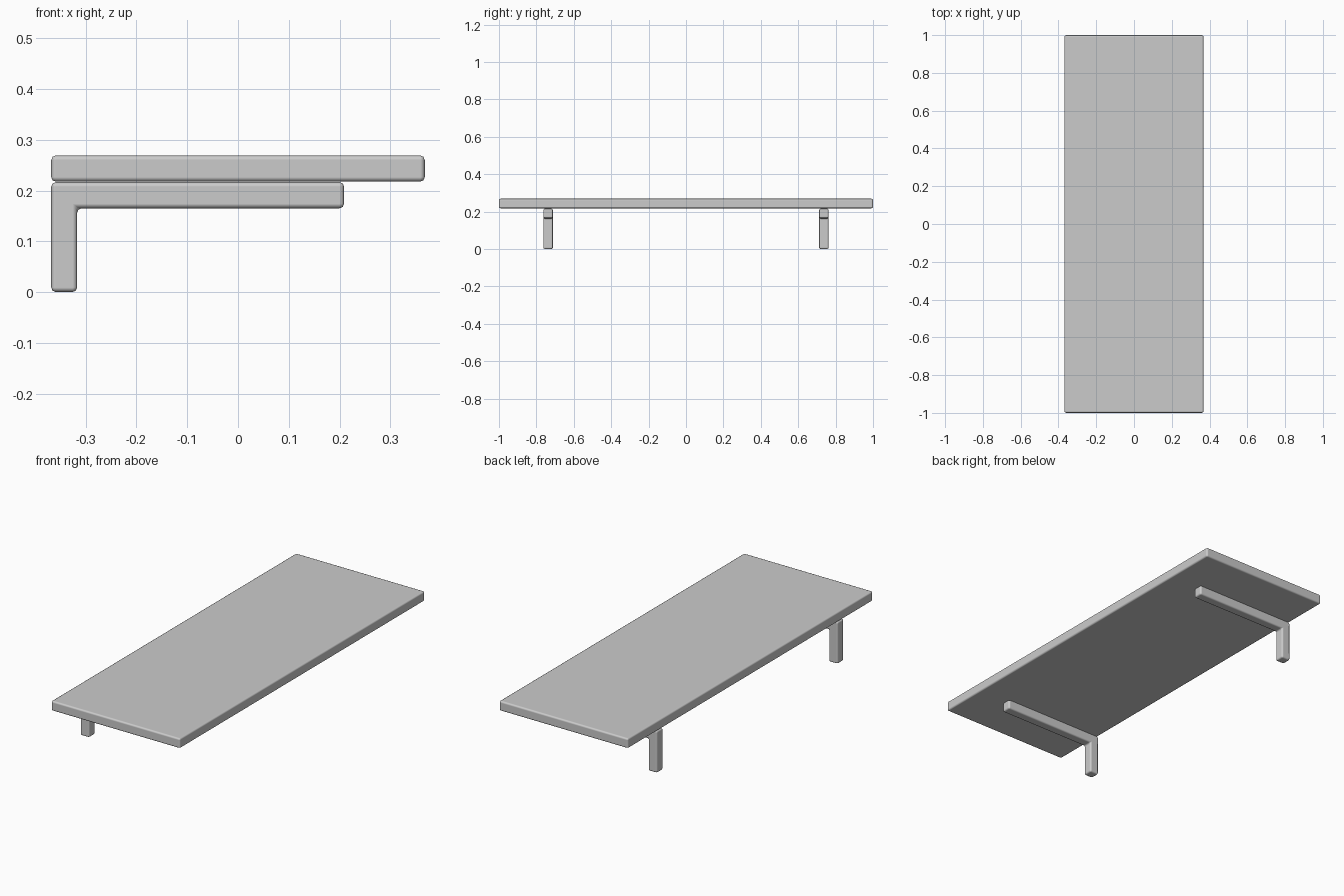
import bpy, bmesh

if "Cube" in bpy.data.objects:
    bpy.data.objects.remove(bpy.data.objects["Cube"])

BEVEL = 0.009


def extruded(name, profile, y0, y1):
    """Extrude an x-z outline along y and soften its edges."""
    bm = bmesh.new()
    face = bm.faces.new([bm.verts.new((x, y0, z)) for x, z in profile])
    ext = bmesh.ops.extrude_face_region(bm, geom=[face])
    verts = [v for v in ext["geom"] if isinstance(v, bmesh.types.BMVert)]
    bmesh.ops.translate(bm, verts=verts, vec=(0, y1 - y0, 0))
    bmesh.ops.recalc_face_normals(bm, faces=bm.faces)
    mesh = bpy.data.meshes.new(name)
    bm.to_mesh(mesh)
    bm.free()
    obj = bpy.data.objects.new(name, mesh)
    bpy.context.collection.objects.link(obj)
    for p in mesh.polygons:
        p.use_smooth = True
    bev = obj.modifiers.new("Bevel", "BEVEL")
    bev.width = BEVEL
    bev.segments = 2
    bev.limit_method = "ANGLE"
    bev.harden_normals = True
    return obj


# Shelf board
extruded("shelf_board",
         [(-0.368, 0.2175), (0.368, 0.2175), (0.368, 0.269), (-0.368, 0.269)],
         -1.0, 1.0)

# L-shaped brackets: leg at the left edge, arm running under the board
bracket = [(-0.368, 0.0), (-0.317, 0.0), (-0.317, 0.165),
           (0.209, 0.165), (0.209, 0.2165), (-0.368, 0.2165)]
for side, y in (("front", -0.737), ("back", 0.737)):
    extruded(side + "_bracket", bracket, y - 0.0255, y + 0.0255)
